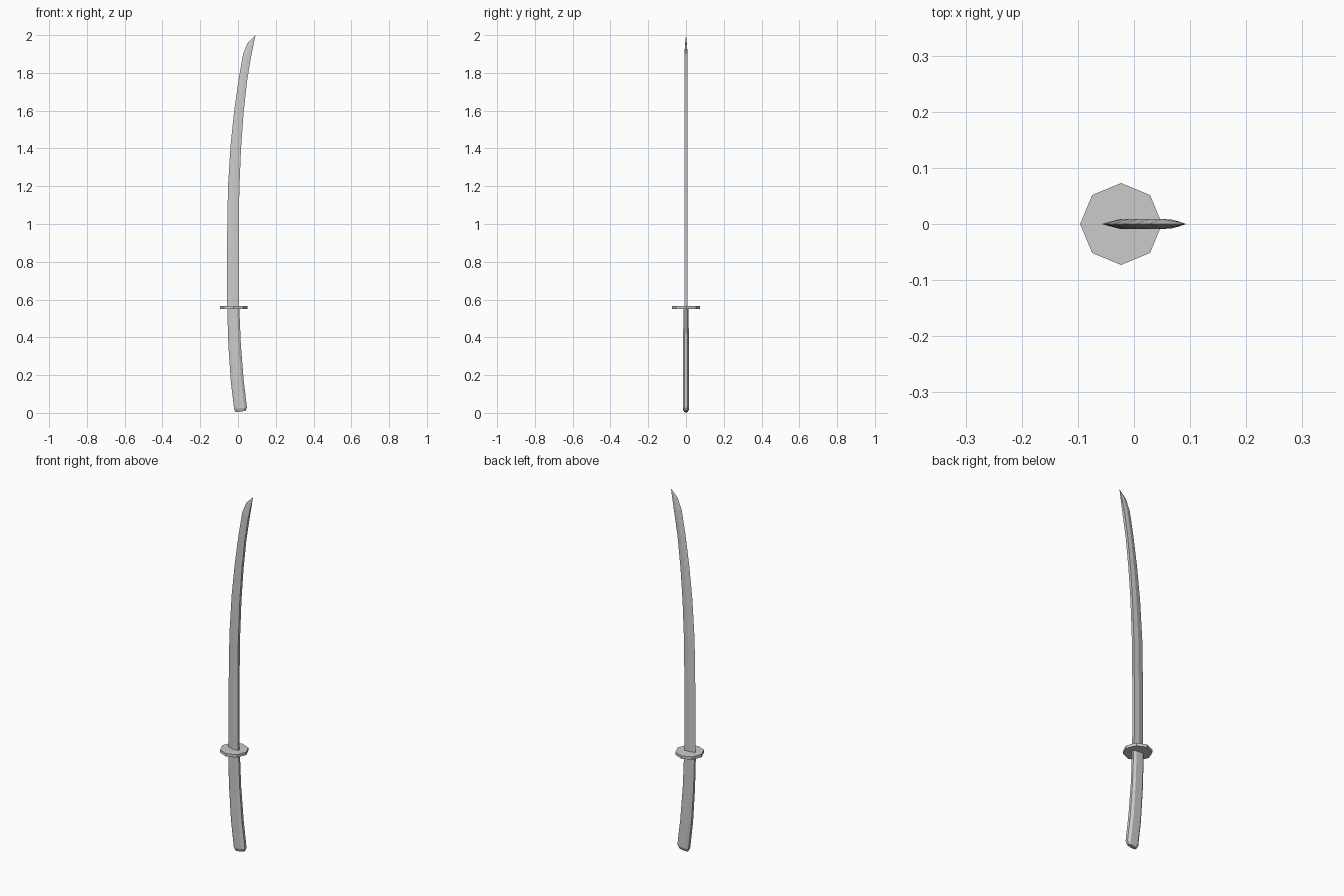
import bpy, bmesh, math

if "Cube" in bpy.data.objects:
    bpy.data.objects.remove(bpy.data.objects["Cube"])


def loft(name, rings):
    """Skin a list of equal-sized vertex rings and cap both ends."""
    bm = bmesh.new()
    loops = [[bm.verts.new(p) for p in ring] for ring in rings]
    n = len(loops[0])
    for a, b in zip(loops, loops[1:]):
        for i in range(n):
            j = (i + 1) % n
            bm.faces.new((a[i], a[j], b[j], b[i]))
    bm.faces.new(loops[0][::-1])
    bm.faces.new(loops[-1])
    bmesh.ops.remove_doubles(bm, verts=bm.verts, dist=1e-5)
    bmesh.ops.recalc_face_normals(bm, faces=bm.faces)
    mesh = bpy.data.meshes.new(name)
    bm.to_mesh(mesh)
    bm.free()
    obj = bpy.data.objects.new(name, mesh)
    bpy.context.collection.objects.link(obj)
    return obj


# Blade: sharp edge on the left, flat spine on the right
# stations: edge x, edge z, spine x, spine z, half thickness
stations = [
    (-0.058, 0.56, 0.005, 0.56, 0.009),
    (-0.058, 0.90, 0.004, 0.90, 0.009),
    (-0.053, 1.20, 0.007, 1.18, 0.009),
    (-0.039, 1.42, 0.016, 1.40, 0.009),
    (-0.020, 1.60, 0.029, 1.58, 0.009),
    (0.004, 1.77, 0.047, 1.75, 0.009),
    (0.027, 1.90, 0.068, 1.88, 0.009),
    (0.052, 1.96, 0.081, 1.945, 0.005),
    (0.093, 2.00, 0.093, 2.00, 0.0),
]
rings = []
for ex, ez, sx, sz, t in stations:
    rx, rz = ex + (sx - ex) * 0.55, ez + (sz - ez) * 0.55
    rings.append([(ex, 0, ez), (rx, -t, rz), (sx, -t * 0.85, sz),
                  (sx, t * 0.85, sz), (rx, t, rz)])
loft("blade", rings)

# Guard: thin octagonal plate
bpy.ops.mesh.primitive_cylinder_add(vertices=8, radius=0.073, depth=0.016,
                                    location=(-0.023, 0, 0.558))
bpy.context.object.name = "guard"

# Handle: curved eight-sided grip with a chamfered butt
# stations: centre x, z, half width, half thickness, tilt of the ring
grip = [
    (0.014, 0.007, 0.026, 0.010, 0.14),
    (0.0135, 0.024, 0.034, 0.017, 0.14),
    (-0.004, 0.17, 0.034, 0.017, 0.11),
    (-0.018, 0.36, 0.033, 0.015, 0.06),
    (-0.025, 0.555, 0.032, 0.014, 0.0),
]
section = [(-1, -0.45), (-0.6, -1), (0.6, -1), (1, -0.45),
           (1, 0.45), (0.6, 1), (-0.6, 1), (-1, 0.45)]
loft("handle", [[(cx + u * w, v * t, z + u * w * math.sin(tilt))
                 for u, v in section] for cx, z, w, t, tilt in grip])
